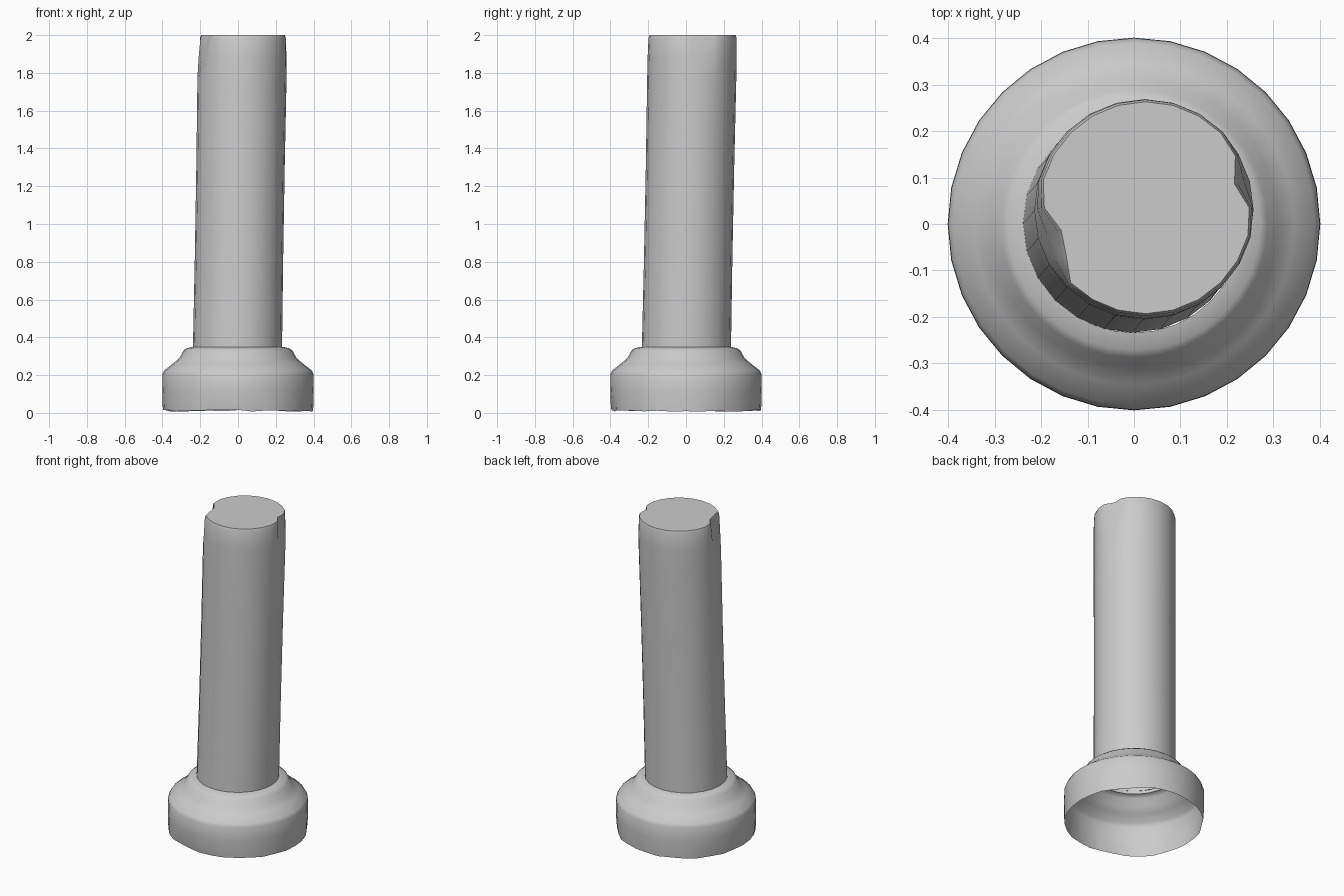
import bpy, bmesh, math, random

if "Cube" in bpy.data.objects:
    bpy.data.objects.remove(bpy.data.objects["Cube"])

random.seed(4)


def loft(name, sides, rings, offset, cap_top=False):
    """Stack rings of (z, radius, centre x, centre y); offset(angle, z) gives (dr, dz)."""
    bm = bmesh.new()
    loops = []
    for z, r, cx, cy in rings:
        loop = []
        for i in range(sides):
            a = math.tau * i / sides
            dr, dz = offset(a, z)
            loop.append(bm.verts.new((cx + (r + dr) * math.cos(a),
                                      cy + (r + dr) * math.sin(a), z + dz)))
        loops.append(loop)
    for low, high in zip(loops, loops[1:]):
        for i in range(sides):
            j = (i + 1) % sides
            bm.faces.new((low[i], low[j], high[j], high[i]))
    if cap_top:
        bm.faces.new(loops[-1])
    mesh = bpy.data.meshes.new(name)
    bm.to_mesh(mesh)
    bm.free()
    obj = bpy.data.objects.new(name, mesh)
    bpy.context.collection.objects.link(obj)
    bpy.ops.object.select_all(action='DESELECT')
    obj.select_set(True)
    bpy.context.view_layer.objects.active = obj
    bpy.ops.object.shade_smooth_by_angle(angle=math.radians(40))
    return obj


def bump(a, centre, width):
    """Falloff from 1 at the centre angle (degrees) to 0 at the given width."""
    d = abs((math.degrees(a) - centre + 180) % 360 - 180)
    return max(0, 1 - d / width)


# Chips broken out of the shaft's top rim
def shaft_chips(a, z):
    fade = max(0, (z - 1.78) / 0.22)
    return -fade * (0.05 * bump(a, 200, 25) + 0.03 * bump(a, 15, 18)), 0


# Ragged lower edge of the collar, with dents on the front
def collar_wear(a, z):
    if z > 0.1:
        return 0, 0
    fade = 1 - z / 0.1
    dents = sum(bump(a, c, 9) for c in (245, 262, 280, 40, 150))
    return -0.018 * dents * fade, random.uniform(-0.004, 0.008) * fade


# Leaning shaft: centre drifts slightly towards +x and +y
shaft_rings = []
for z, r in ((0.33, 0.236), (0.8, 0.234), (1.3, 0.234), (1.78, 0.236),
             (1.88, 0.236), (1.985, 0.233), (2.0, 0.228)):
    t = (z - 0.33) / 1.67
    shaft_rings.append((z, r, -0.003 + 0.028 * t, 0.002 + 0.033 * t))
loft("shaft", 24, shaft_rings, shaft_chips, cap_top=True)

# Hollow flared collar, open underneath
collar_profile = ((0.01, 0.397), (0.05, 0.4), (0.12, 0.401), (0.205, 0.4),
                  (0.225, 0.39), (0.26, 0.345), (0.29, 0.31), (0.33, 0.288),
                  (0.342, 0.272), (0.35, 0.234))
loft("collar", 32, [(z, r, 0, 0) for z, r in collar_profile], collar_wear)
